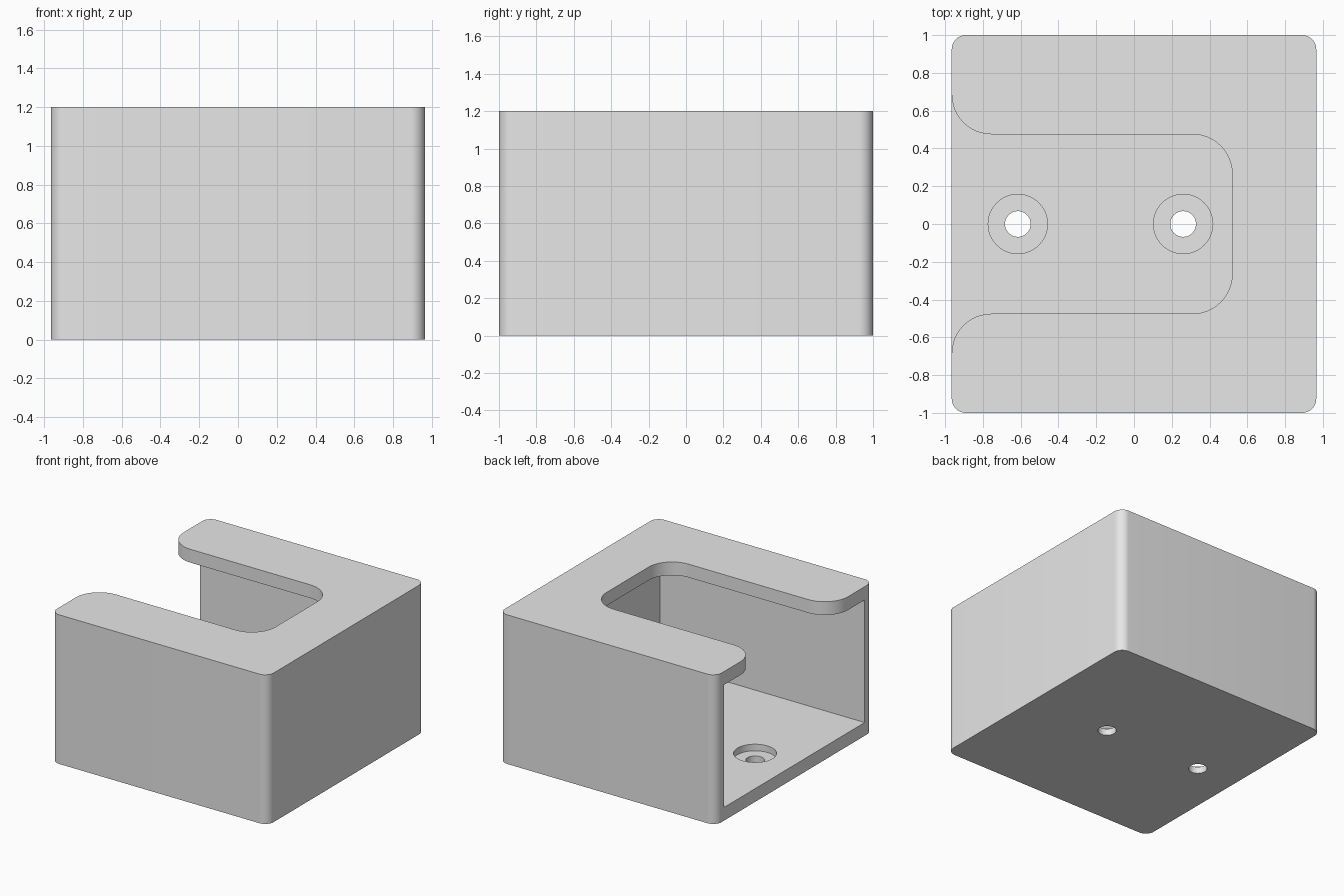
import bpy
import bmesh
from math import cos, sin, radians

if "Cube" in bpy.data.objects:
    bpy.data.objects.remove(bpy.data.objects["Cube"], do_unlink=True)

HX, HY, H = 0.965, 1.0, 1.2      # half width, half depth, height
T = 0.107                        # wall thickness
R = 0.075                        # outer corner radius
SLOT_X, SLOT_Y = 0.52, 0.475     # slot end and half width
FILLET = 0.21                    # slot corner radius

grey = bpy.data.materials.new("light grey")
grey.use_nodes = True
grey.diffuse_color = (0.8, 0.8, 0.8, 1)
grey.node_tree.nodes["Principled BSDF"].inputs["Base Color"].default_value = (0.8, 0.8, 0.8, 1)


def arc(cx, cy, r, start, end, steps=12):
    angles = [radians(start + (end - start) * i / steps) for i in range(steps + 1)]
    return [(cx + r * cos(a), cy + r * sin(a)) for a in angles]


def prism(name, outline, z0, z1):
    """Extrude a closed outline from z0 to z1."""
    bm = bmesh.new()
    face = bm.faces.new([bm.verts.new((x, y, z0)) for x, y in outline])
    top = bmesh.ops.extrude_face_region(bm, geom=[face])["geom"]
    bmesh.ops.translate(bm, vec=(0, 0, z1 - z0),
                        verts=[v for v in top if isinstance(v, bmesh.types.BMVert)])
    bmesh.ops.recalc_face_normals(bm, faces=bm.faces)
    mesh = bpy.data.meshes.new(name)
    bm.to_mesh(mesh)
    bm.free()
    mesh.materials.append(grey)
    obj = bpy.data.objects.new(name, mesh)
    bpy.context.collection.objects.link(obj)
    return obj


def cut(target, cutter):
    """Subtract the cutter and remove it."""
    cutter.hide_render = True
    bpy.context.view_layer.objects.active = target
    mod = target.modifiers.new("cut", 'BOOLEAN')
    mod.operation = 'DIFFERENCE'
    mod.solver = 'EXACT'
    mod.object = cutter
    bpy.ops.object.modifier_apply(modifier=mod.name)
    bpy.data.objects.remove(cutter, do_unlink=True)


# Outer block with rounded upright edges
outline = []
for sx, sy, a in ((1, 1, 0), (-1, 1, 90), (-1, -1, 180), (1, -1, 270)):
    outline += arc(sx * (HX - R), sy * (HY - R), R, a, a + 90)
holder = prism("open_box_holder", outline, 0, H)

# Square cavity, open on one side
iy = HY - T
cut(holder, prism("cavity_cutter",
                  [(-1.2, -iy), (HX - T, -iy), (HX - T, iy), (-1.2, iy)], T, H - T))

# Slot through the lid: flared mouth, rounded inner end
half = [(-1.2, SLOT_Y + FILLET)]
half += arc(FILLET - HX, SLOT_Y + FILLET, FILLET, 180, 270)
half += arc(SLOT_X - FILLET, SLOT_Y - FILLET, FILLET, 90, 0)
slot = half + [(x, -y) for x, y in reversed(half)]
cut(holder, prism("slot_cutter", slot, H - 2 * T, H + 0.1))

# Two counterbored screw holes in the floor
for hx in (-0.615, 0.26):
    for radius, z0 in ((0.157, T / 2), (0.068, -0.1)):
        ring = arc(hx, 0, radius, 0, 360, 48)[:-1]
        cut(holder, prism("screw_hole_cutter", ring, z0, 0.3))

bpy.ops.object.select_all(action='DESELECT')
holder.select_set(True)
bpy.context.view_layer.objects.active = holder
bpy.ops.object.shade_smooth_by_angle(angle=radians(30))
